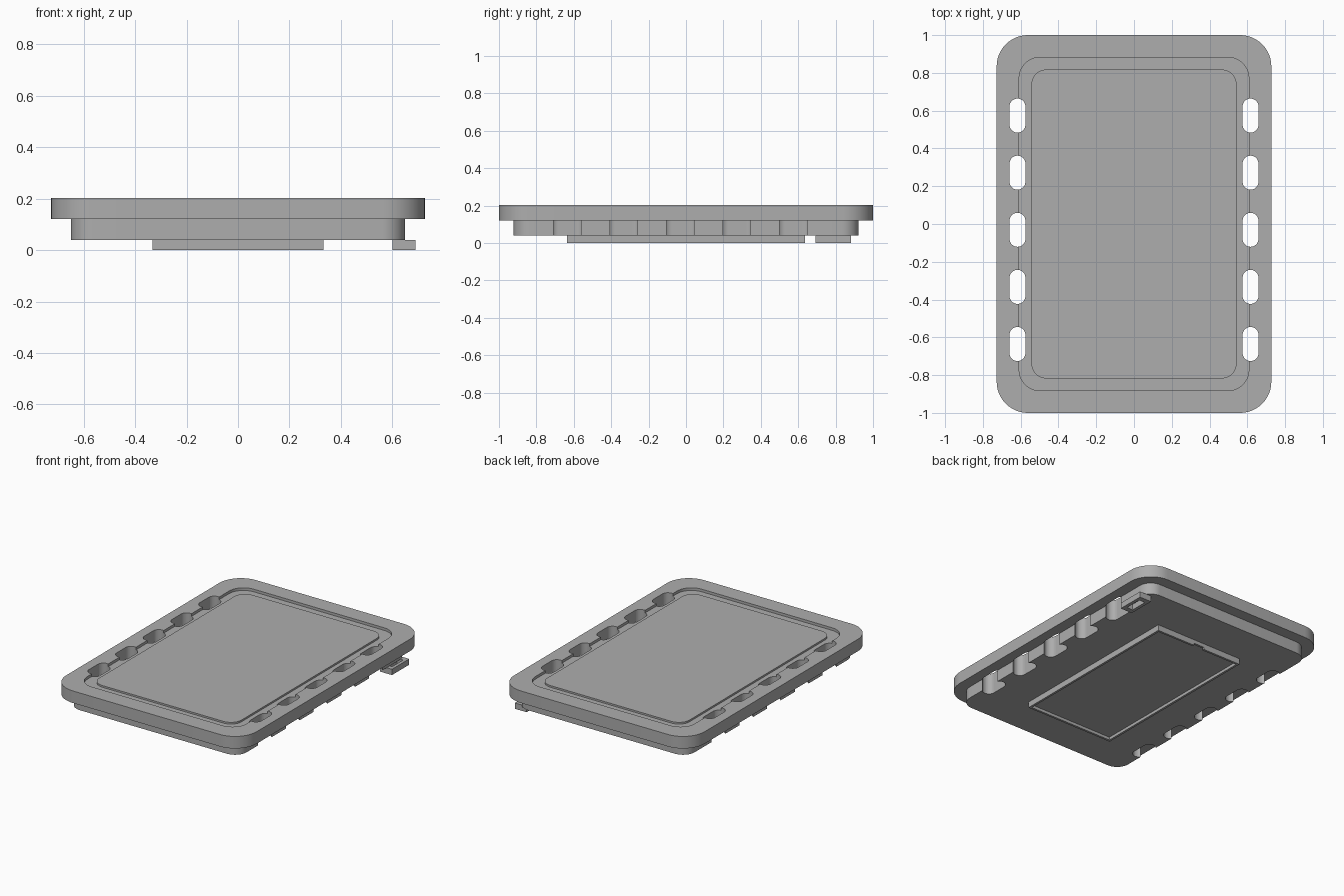
import bpy, bmesh, math

if "Cube" in bpy.data.objects:
    bpy.data.objects.remove(bpy.data.objects["Cube"])

grey = bpy.data.materials.new("mid grey")
grey.diffuse_color = (0.42, 0.42, 0.42, 1)
grey.use_nodes = True
grey.node_tree.nodes["Principled BSDF"].inputs["Base Color"].default_value = grey.diffuse_color


def rounded_rect(hx, hy, r, z, cx=0, cy=0, seg=12):
    """Corner arcs joined into one loop; r = 0 gives a plain rectangle."""
    pts = []
    for qx, qy, start in ((1, 1, 0), (-1, 1, 90), (-1, -1, 180), (1, -1, 270)):
        for i in range(seg + 1 if r else 1):
            a = math.radians(start + 90 * i / seg)
            pts.append((cx + qx * (hx - r) + r * math.cos(a),
                        cy + qy * (hy - r) + r * math.sin(a), z))
    return pts


def loft(name, loops, closed=False):
    """Skin successive loops; cap both ends, or join last to first."""
    bm = bmesh.new()
    rings = [[bm.verts.new(p) for p in loop] for loop in loops]
    n = len(rings[0])
    pairs = list(zip(rings, rings[1:]))
    if closed:
        pairs.append((rings[-1], rings[0]))
    else:
        bm.faces.new(rings[0])
        bm.faces.new(rings[-1])
    for a, b in pairs:
        for i in range(n):
            j = (i + 1) % n
            bm.faces.new((a[i], a[j], b[j], b[i]))
    bmesh.ops.recalc_face_normals(bm, faces=bm.faces)
    mesh = bpy.data.meshes.new(name)
    bm.to_mesh(mesh)
    bm.free()
    mesh.materials.append(grey)
    ob = bpy.data.objects.new(name, mesh)
    bpy.context.collection.objects.link(ob)
    return ob


def cut(target, cutter):
    mod = target.modifiers.new("cut", 'BOOLEAN')
    mod.object = cutter
    mod.solver = 'EXACT'
    cutter.hide_render = True
    cutter.hide_viewport = True


def smooth(ob):
    bpy.ops.object.select_all(action='DESELECT')
    bpy.context.view_layer.objects.active = ob
    ob.select_set(True)
    bpy.ops.object.shade_smooth_by_angle(angle=math.radians(30))


# Tray: lower body, wide rim, sunken channel and raised centre panel
tray = loft("tray", [
    rounded_rect(0.65, 0.922, 0.09, 0.04),
    rounded_rect(0.65, 0.922, 0.09, 0.12),
    rounded_rect(0.727, 1.0, 0.165, 0.12),
    rounded_rect(0.727, 1.0, 0.165, 0.203),
    rounded_rect(0.608, 0.882, 0.11, 0.203),
    rounded_rect(0.608, 0.882, 0.11, 0.185),
    rounded_rect(0.543, 0.818, 0.08, 0.185),
    rounded_rect(0.543, 0.818, 0.08, 0.197),
])
smooth(tray)

# Five rounded slots through each long side
for side in (-1, 1):
    for i in range(5):
        slot = loft("slot_cutter", [
            rounded_rect(0.042, 0.09, 0.0419, z, side * 0.617, 0.574 - 0.3023 * i)
            for z in (-0.1, 0.4)])
        cut(tray, slot)

# Shallow rectangular frame under the tray, notched in its back wall
frame = loft("bottom_frame", [
    rounded_rect(0.333, 0.635, 0, 0.04),
    rounded_rect(0.333, 0.635, 0, 0.0),
    rounded_rect(0.318, 0.62, 0, 0.0),
    rounded_rect(0.318, 0.62, 0, 0.02),
])
notch = loft("notch_cutter", [
    rounded_rect(0.04, 0.03, 0, z, 0, 0.63) for z in (-0.1, 0.015)])
cut(frame, notch)

# Strap loop at the back right corner
loft("strap_loop", [
    rounded_rect(hx, hy, 0, z, 0.645, 0.787)
    for hx, hy, z in ((0.045, 0.094, 0.04), (0.045, 0.094, 0.0),
                      (0.023, 0.06, 0.0), (0.023, 0.06, 0.04))], closed=True)
